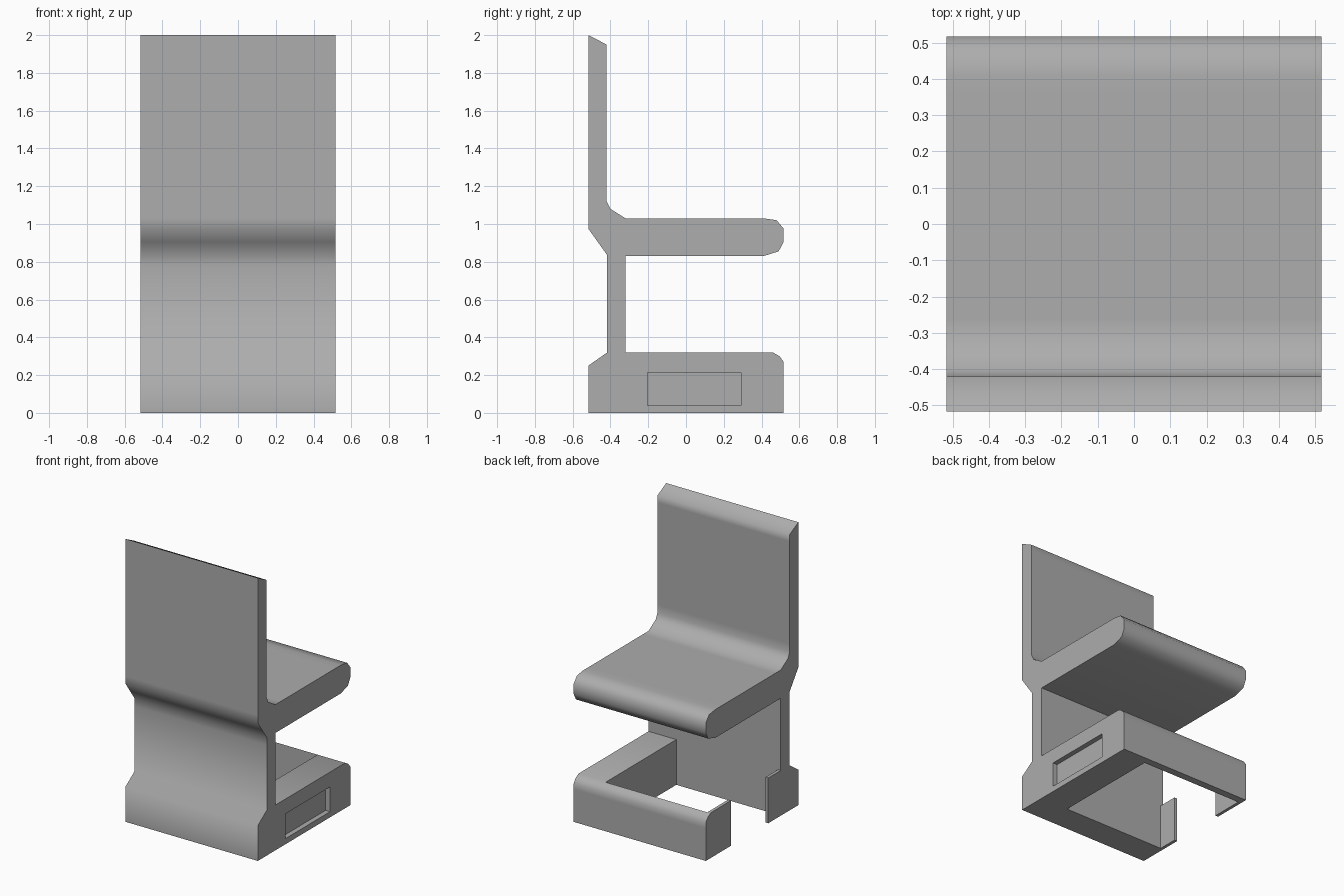
import bpy
import bmesh
import math
from mathutils import Matrix, Vector

cube = bpy.data.objects.get("Cube")
if cube:
    bpy.data.objects.remove(cube, do_unlink=True)

HALF = 0.517     # half width and half depth
WALL = -0.32     # inner face of the upright wall
COLOUR = (0.418, 0.418, 0.418, 1)

grey = bpy.data.materials.new("mid_grey")
grey.use_nodes = True
grey.diffuse_color = COLOUR
grey.node_tree.nodes["Principled BSDF"].inputs["Base Color"].default_value = COLOUR


def add_object(name, bm):
    bmesh.ops.recalc_face_normals(bm, faces=bm.faces)
    mesh = bpy.data.meshes.new(name)
    bm.to_mesh(mesh)
    bm.free()
    mesh.materials.append(grey)
    obj = bpy.data.objects.new(name, mesh)
    bpy.context.collection.objects.link(obj)
    return obj


def extrude_profile(name, points):
    """Sweep a (y, z) outline across the full width."""
    bm = bmesh.new()
    face = bm.faces.new([bm.verts.new((-HALF, y, z)) for y, z in points])
    swept = bmesh.ops.extrude_face_region(bm, geom=[face])["geom"]
    verts = [g for g in swept if isinstance(g, bmesh.types.BMVert)]
    bmesh.ops.translate(bm, verts=verts, vec=(2 * HALF, 0, 0))
    return add_object(name, bm)


def cut_box(target, name, low, high):
    """Subtract a box given by two opposite corners."""
    low, high = Vector(low), Vector(high)
    bm = bmesh.new()
    bmesh.ops.create_cube(bm, size=1, matrix=Matrix.Translation((low + high) / 2)
                          @ Matrix.Diagonal((*(high - low), 1)))
    cutter = add_object(name, bm)
    cutter.hide_render = True
    mod = target.modifiers.new(name, 'BOOLEAN')
    mod.operation = 'DIFFERENCE'
    mod.solver = 'EXACT'
    mod.object = cutter
    bpy.context.view_layer.objects.active = target
    bpy.ops.object.modifier_apply(modifier=name)
    bpy.data.objects.remove(cutter, do_unlink=True)


# Chair body: base, upright wall, seat and backrest as one outline,
# with support points beside the bends to keep the large faces flat
base = [(-HALF, 0), (HALF, 0), (HALF, 0.23), (HALF, 0.27), (0.495, 0.3),
        (0.46, 0.32), (WALL, 0.32)]
seat = [(WALL, 0.83), (0.41, 0.83), (0.49, 0.855), (HALF, 0.905),
        (HALF, 0.975), (0.48, 1.02), (0.41, 1.03), (0.35, 1.03),
        (-0.26, 1.03), (WALL, 1.03)]
backrest = [(-0.40, 1.08), (-0.42, 1.12), (-0.42, 1.18), (-0.42, 1.9),
            (-0.42, 1.95), (-HALF, 2), (-HALF, 1.03), (-HALF, 0.975)]
wall_back = [(-0.467, 0.905), (-0.417, 0.835), (-0.417, 0.78),
             (-0.417, 0.32), (-HALF, 0.25)]
chair = extrude_profile("chair_body", base + seat + backrest + wall_back)

# Open well through the base, gap in its thin side, and shallow side recess
cut_box(chair, "base_well", (-0.495, WALL, -0.1), (0.3, 0.465, 0.5))
cut_box(chair, "side_gap", (-0.6, -0.18, -0.1), (-0.4, 0.235, 0.5))
cut_box(chair, "side_recess", (HALF - 0.035, -0.205, 0.04), (0.6, 0.29, 0.215))

# Soft shading along the profile, crisp right-angled corners
bpy.ops.object.select_all(action='DESELECT')
chair.select_set(True)
bpy.context.view_layer.objects.active = chair
bpy.ops.object.shade_smooth_by_angle(angle=math.radians(70))
